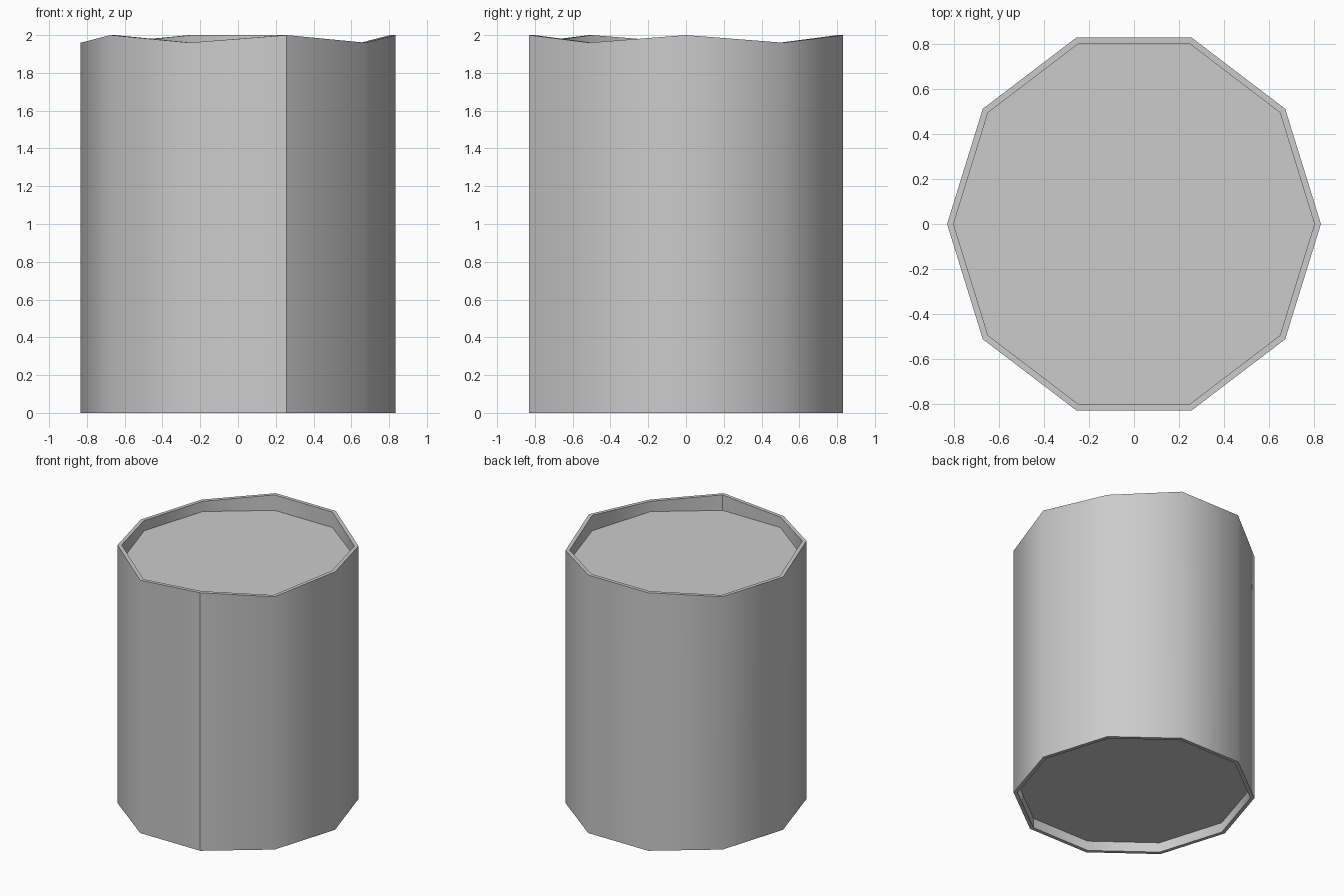
import bpy, bmesh, math

if "Cube" in bpy.data.objects:
    bpy.data.objects.remove(bpy.data.objects["Cube"])

SIDES = 10
OUTER = (0.833, 0.873)      # x and y radii of the ten-sided outline
INNER = (0.804, 0.844)
SEAM = 8                    # corner with the vertical joint
LOW = {1, 4, 5, 7, 9}       # corners where the rim dips
rim_z = [1.96 if k in LOW else 2.0 for k in range(SIDES)]


def ring(bm, radii, heights):
    step = 2 * math.pi / SIDES
    return [bm.verts.new((radii[0] * math.cos(k * step),
                          radii[1] * math.sin(k * step), heights[k]))
            for k in range(SIDES)]


bm = bmesh.new()

# Rings from the bottom recess, round the outer wall, into the top recess
rings = [
    ring(bm, INNER, [0.075] * SIDES),
    ring(bm, INNER, [0.0] * SIDES),
    ring(bm, OUTER, [0.0] * SIDES),
    ring(bm, OUTER, rim_z),
    ring(bm, INNER, rim_z),
    ring(bm, INNER, [1.88] * SIDES),
]
for a, b in zip(rings, rings[1:]):
    for k in range(SIDES):
        n = (k + 1) % SIDES
        bm.faces.new((a[k], a[n], b[n], b[k]))

# Recessed floor and recessed top surface
bm.faces.new(rings[0][::-1])
bm.faces.new(rings[-1])
bmesh.ops.recalc_face_normals(bm, faces=bm.faces)

# Smooth walls, crisp rims and one hard vertical joint
seam = {r[SEAM] for r in rings}
for f in bm.faces:
    f.smooth = True
for e in bm.edges:
    joint = e.verts[0] in seam and e.verts[1] in seam
    e.smooth = not joint and e.calc_face_angle(0) < math.radians(45)

mesh = bpy.data.meshes.new("barrel_body")
bm.to_mesh(mesh)
bm.free()
body = bpy.data.objects.new("barrel_body", mesh)
bpy.context.collection.objects.link(body)
